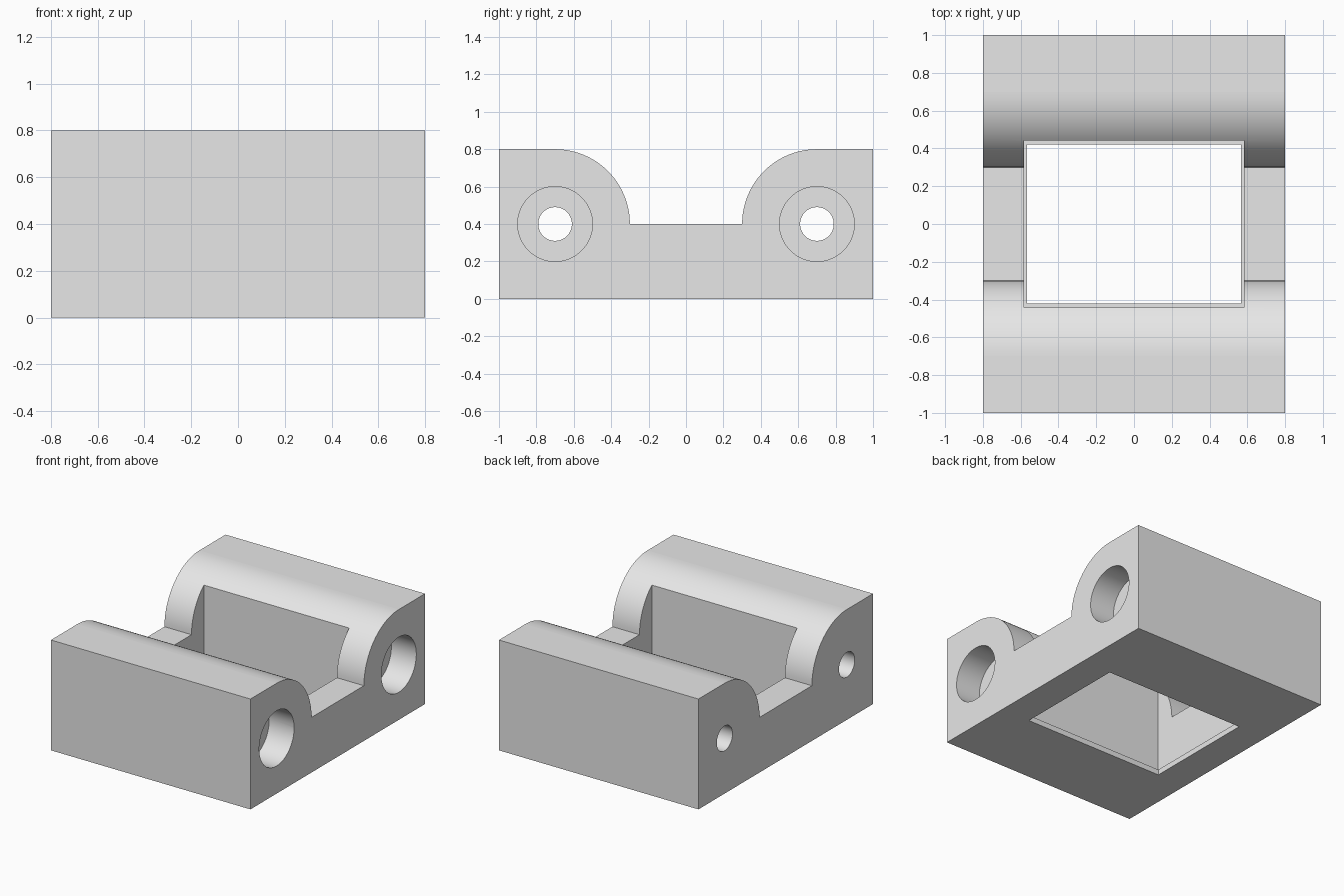
import bpy
import bmesh
from math import sin, cos, pi, radians
from mathutils import Matrix

cube = bpy.data.objects.get("Cube")
if cube:
    bpy.data.objects.remove(cube, do_unlink=True)

HALF_W, HALF_L, HEIGHT = 0.8, 1.0, 0.8
BORE_Y, BORE_Z = 0.7, 0.4
ROUND, ARC_STEPS = 0.4, 24

grey = bpy.data.materials.new("plain_grey")
grey.use_nodes = True
grey.diffuse_color = (0.8, 0.8, 0.8, 1)
grey.node_tree.nodes["Principled BSDF"].inputs["Base Color"].default_value = (0.8, 0.8, 0.8, 1)


def make_object(name, bm):
    bmesh.ops.recalc_face_normals(bm, faces=bm.faces)
    mesh = bpy.data.meshes.new(name)
    bm.to_mesh(mesh)
    bm.free()
    mesh.materials.append(grey)
    obj = bpy.data.objects.new(name, mesh)
    bpy.context.collection.objects.link(obj)
    return obj


def box(name, half_x, half_y, z0, z1):
    bm = bmesh.new()
    place = Matrix.Translation((0, 0, (z0 + z1) / 2)) @ Matrix.Diagonal((2 * half_x, 2 * half_y, z1 - z0, 1))
    bmesh.ops.create_cube(bm, size=1, matrix=place)
    return make_object(name, bm)


def bore(name, radius, x0, x1, y):
    bm = bmesh.new()
    place = Matrix.Translation(((x0 + x1) / 2, y, BORE_Z)) @ Matrix.Rotation(pi / 2, 4, "Y")
    bmesh.ops.create_cone(bm, cap_ends=True, segments=64, radius1=radius, radius2=radius,
                          depth=x1 - x0, matrix=place)
    return make_object(name, bm)


# Block: side profile with two rounded shoulders and a low middle, extruded along x
arc = [(-BORE_Y + ROUND * sin(a), BORE_Z + ROUND * cos(a))
       for a in (pi / 2 * i / ARC_STEPS for i in range(ARC_STEPS + 1))]
half = [(-HALF_L, 0), (-HALF_L, HEIGHT)] + arc
profile = half + [(-y, z) for y, z in reversed(half)]
bm = bmesh.new()
side = bm.faces.new([bm.verts.new((-HALF_W, y, z)) for y, z in profile])
moved = bmesh.ops.extrude_face_region(bm, geom=[side])["geom"]
bmesh.ops.translate(bm, vec=(2 * HALF_W, 0, 0),
                    verts=[v for v in moved if isinstance(v, bmesh.types.BMVert)])
block = make_object("clamp_block", bm)

# Cutters: central window with a thin bottom ledge, and stepped bolt holes
cutters = [box("window_cutter", 0.583, 0.442, 0.04, 1),
           box("ledge_cutter", 0.567, 0.422, -0.2, 0.2)]
for y in (-BORE_Y, BORE_Y):
    cutters.append(bore("bolt_hole_cutter", 0.09, -1, 1, y))
    cutters.append(bore("counterbore_cutter", 0.2, 0.6, 1, y))

bpy.context.view_layer.objects.active = block
for cutter in cutters:
    cutter.hide_render = True
    mod = block.modifiers.new("cut", "BOOLEAN")
    mod.operation = "DIFFERENCE"
    mod.solver = "EXACT"
    mod.object = cutter
    bpy.ops.object.modifier_apply(modifier=mod.name)
    bpy.data.objects.remove(cutter, do_unlink=True)

# Shading: smooth on the curved faces only, flat on the planar ones
bpy.ops.object.select_all(action="DESELECT")
block.select_set(True)
bpy.ops.object.shade_smooth_by_angle(angle=radians(30))
for face in block.data.polygons:
    face.use_smooth = max(abs(c) for c in face.normal) < 0.9999
